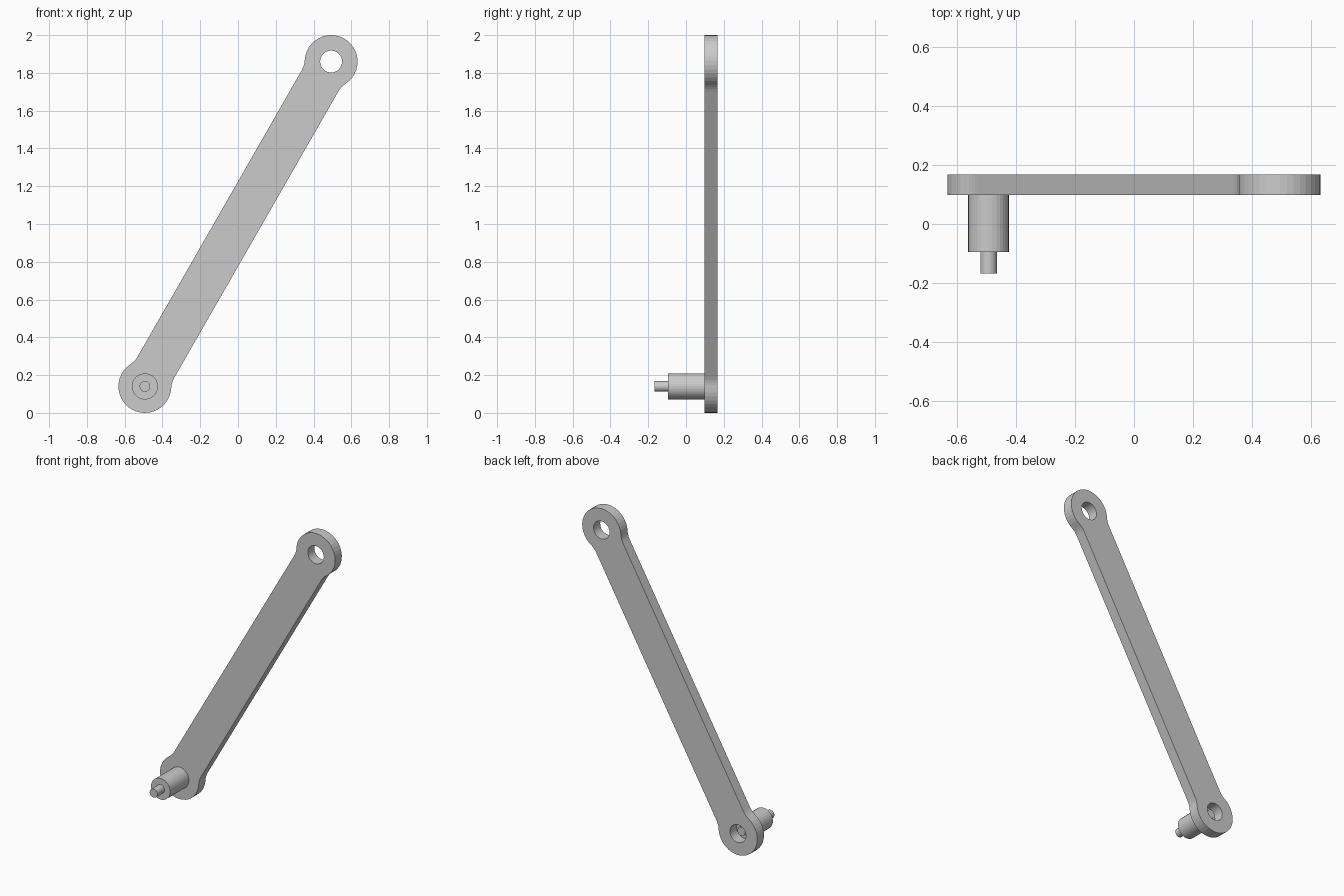
import bpy, bmesh, math
from mathutils import Vector, Matrix

if "Cube" in bpy.data.objects:
    bpy.data.objects.remove(bpy.data.objects["Cube"])

A = Vector((-0.493, 0.14))      # lower hub centre (x, z)
B = Vector((0.493, 1.86))       # upper hub centre
R, H, F = 0.14, 0.112, 0.12     # hub radius, bar half width, fillet radius
HOLE, Y0, Y1 = 0.058, 0.099, 0.168
L = (B - A).length
U = (B - A).normalized()
V = Vector((-U.y, U.x))


def arc(cx, cy, r, a0, a1, n):
    return [(cx + r * math.cos(a0 + (a1 - a0) * i / n),
             cy + r * math.sin(a0 + (a1 - a0) * i / n)) for i in range(n + 1)]


def finish(name, bm):
    bmesh.ops.recalc_face_normals(bm, faces=bm.faces)
    me = bpy.data.meshes.new(name)
    bm.to_mesh(me)
    bm.free()
    ob = bpy.data.objects.new(name, me)
    bpy.context.collection.objects.link(ob)
    return ob


def make_link_plate():
    # one quarter of the outline (hub arc + fillet), mirrored twice
    d = math.sqrt((R + F) ** 2 - (H + F) ** 2)
    phi = math.atan2(H + F, d)
    quarter = arc(0, 0, R, math.pi, phi, 12) + \
        arc(d, H + F, F, phi - math.pi, -math.pi / 2, 4)[1:]
    upper = quarter + [(L - u, v) for u, v in reversed(quarter)]
    outline = upper + [(u, -v) for u, v in reversed(upper[1:-1])]
    holes = [arc(c, 0, HOLE, 0, 2 * math.pi, 32)[:-1] for c in (0, L)]

    bm = bmesh.new()
    edges = []
    for loop in [outline] + holes:
        vs = []
        for u, v in loop:
            p = A + U * u + V * v
            vs.append(bm.verts.new((p.x, Y0, p.y)))
        edges += [bm.edges.new((vs[i - 1], vs[i])) for i in range(len(vs))]
    bmesh.ops.triangle_fill(bm, edges=edges, use_beauty=True)
    ext = bmesh.ops.extrude_face_region(bm, geom=bm.faces[:], use_keep_orig=True)
    moved = [g for g in ext["geom"] if isinstance(g, bmesh.types.BMVert)]
    bmesh.ops.translate(bm, verts=moved, vec=(0, Y1 - Y0, 0))
    return finish("link_plate", bm)


def make_rod(name, r, y0, y1):
    # closed cylinder along y through the lower hub
    bm = bmesh.new()
    m = Matrix.Translation((A.x, (y0 + y1) / 2, A.y)) @ Matrix.Rotation(math.pi / 2, 4, 'X')
    bmesh.ops.create_cone(bm, cap_ends=True, segments=32, radius1=r, radius2=r,
                          depth=y1 - y0, matrix=m)
    return finish(name, bm)


make_link_plate()
# spacer barrel closes the front of the lower hole
make_rod("spacer_barrel", 0.069, -0.095, Y0)
# thin pin runs through the barrel and shows inside the rear recess
make_rod("pivot_pin", 0.028, -0.168, 0.133)
